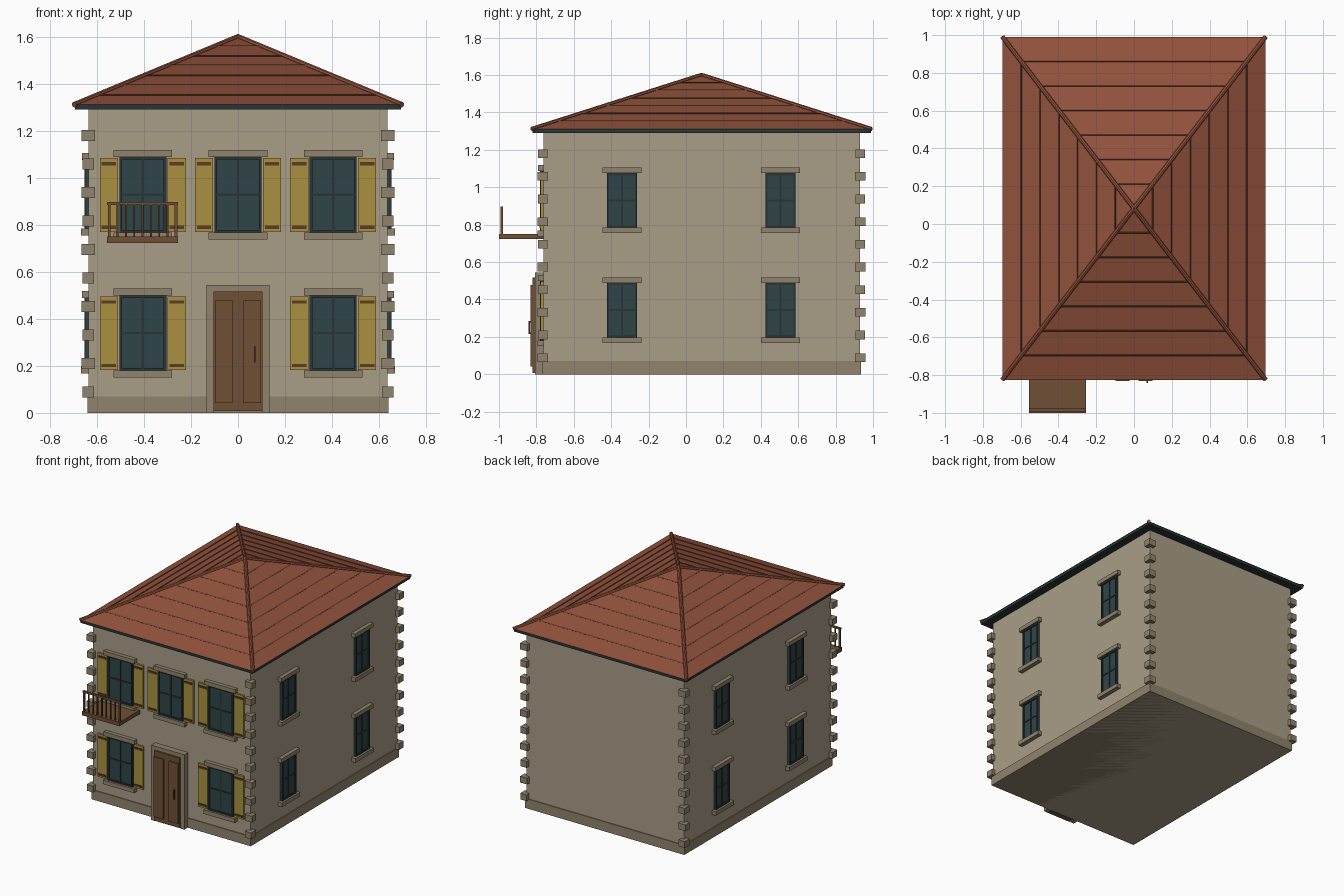
import bpy, bmesh
from mathutils import Vector, Matrix

if "Cube" in bpy.data.objects:
    bpy.data.objects.remove(bpy.data.objects["Cube"])

CY = 0.083            # house centre in y
HX, HY = 0.635, 0.846  # wall half sizes


def mat(name, r, g, b):
    m = bpy.data.materials.new(name)
    m.diffuse_color = (r, g, b, 1)
    m.use_nodes = True
    m.node_tree.nodes["Principled BSDF"].inputs["Base Color"].default_value = m.diffuse_color
    return m


WALL = mat("wall", 0.40, 0.34, 0.245)
STONE = mat("stone", 0.28, 0.23, 0.15)
TILE = mat("tile", 0.29, 0.085, 0.045)
TRIM = mat("tile_trim", 0.13, 0.045, 0.028)
DARK = mat("dark_trim", 0.022, 0.034, 0.037)
GLASS = mat("glass", 0.03, 0.06, 0.065)
YELLOW = mat("shutter_paint", 0.40, 0.28, 0.05)
WOOD = mat("wood", 0.16, 0.08, 0.035)
WOOD2 = mat("dark_wood", 0.10, 0.045, 0.02)


def finish(name, bm, m):
    me = bpy.data.meshes.new(name)
    bm.to_mesh(me)
    bm.free()
    me.materials.append(m)
    ob = bpy.data.objects.new(name, me)
    bpy.context.collection.objects.link(ob)
    return ob


def boxes(name, m, spans):
    """One object from boxes given as (x0, x1, y0, y1, z0, z1)."""
    bm = bmesh.new()
    for x0, x1, y0, y1, z0, z1 in spans:
        mx = Matrix.Translation(((x0 + x1) / 2, (y0 + y1) / 2, (z0 + z1) / 2))
        mx = mx @ Matrix.Diagonal((abs(x1 - x0), abs(y1 - y0), z1 - z0, 1))
        bmesh.ops.create_cube(bm, size=1, matrix=mx)
    return finish(name, bm, m)


def on_face(face, u0, u1, d0, d1, z0, z1):
    """Span along a wall (u) and outward from it (d)."""
    if face == "front":
        y = CY - HY
        return (u0, u1, y - d1, y - d0, z0, z1)
    s = 1 if face == "right" else -1
    return (s * (HX + d0), s * (HX + d1), u0, u1, z0, z1)


def window(face, label, u, z0, w, h, ledge, shutters):
    def put(part, m, spans):
        boxes(f"{face}_{label}_{part}", m, [on_face(face, *s) for s in spans])
    a, b, z1, t = u - w / 2, u + w / 2, z0 + h, 0.011
    put("glass", GLASS, [(a, b, -0.01, 0.010, z0, z1)])
    put("frame", DARK, [
        (a, a + t, -0.01, 0.018, z0, z1), (b - t, b, -0.01, 0.018, z0, z1),
        (a + t, b - t, -0.01, 0.018, z0, z0 + t), (a + t, b - t, -0.01, 0.018, z1 - t, z1),
        (u - 0.005, u + 0.005, 0, 0.015, z0, z1),
        (a, b, 0, 0.015, z0 + h / 2 - 0.005, z0 + h / 2 + 0.005)])
    put("lintel_and_sill", STONE, [
        (u - ledge / 2, u + ledge / 2, -0.01, 0.028, z1, z1 + 0.03),
        (u - ledge / 2, u + ledge / 2, -0.01, 0.032, z0 - 0.03, z0)])
    if shutters:
        spans = [(a - 0.083, a - 0.006), (b + 0.006, b + 0.083)]
        put("shutters", YELLOW, [(p, q, -0.005, 0.014, z0 + 0.002, z1 - 0.004) for p, q in spans])
        put("shutter_straps", WOOD2, [(p + 0.008, q - 0.008, 0.01, 0.020, z - 0.007, z + 0.007)
                                      for p, q in spans for z in (z0 + 0.022, z1 - 0.028)])


# Walls and plinth
boxes("walls", WALL, [(-HX, HX, CY - HY, CY + HY, 0, 1.30)])
boxes("plinth", STONE, [(-HX - 0.006, HX + 0.006, CY - HY - 0.006, CY + HY + 0.006, 0, 0.07)])

# Corner stones
quoins = []
for sx in (-1, 1):
    for sy in (-1, 1):
        for i in range(10):
            z = 0.089 + i * 0.1212
            ax, ay = (0.028, 0.025) if i % 2 else (0.025, 0.028)
            x, y = sx * (HX + 0.002), CY + sy * (HY + 0.003)
            quoins.append((x - ax, x + ax, y - ay, y + ay, z - 0.023, z + 0.023))
boxes("corner_stones", STONE, quoins)

# Roof: eave board, pyramid, tile course strips and hip ridges
RX, RY, ZE, ZA = 0.697, 0.908, 1.311, 1.60
boxes("eave_board", DARK, [(-RX + 0.003, RX - 0.003, CY - RY + 0.003, CY + RY - 0.003, 1.29, ZE)])
apex = Vector((0, CY, ZA))
corners = [Vector((sx * RX, CY + sy * RY, ZE)) for sx, sy in ((-1, -1), (1, -1), (1, 1), (-1, 1))]
bm = bmesh.new()
base = [bm.verts.new(c) for c in corners]
top = bm.verts.new(apex)
bm.faces.new(base[::-1])
for i in range(4):
    bm.faces.new((base[i], base[(i + 1) % 4], top))
finish("roof", bm, TILE)


def rod(bm, p, q, r, sides):
    d = q - p
    mx = Matrix.Translation((p + q) / 2) @ d.to_track_quat('Z', 'Y').to_matrix().to_4x4()
    bmesh.ops.create_cone(bm, cap_ends=True, segments=sides, radius1=r, radius2=r,
                          depth=d.length, matrix=mx)


bm = bmesh.new()
for i in range(4):
    for k in range(1, 7):
        rod(bm, corners[i].lerp(apex, k / 7), corners[(i + 1) % 4].lerp(apex, k / 7), 0.005, 4)
finish("tile_courses", bm, TRIM)
bm = bmesh.new()
for c in corners:
    rod(bm, c, apex, 0.012, 8)
finish("hip_ridges", bm, TILE)

# Windows
for u, label in ((-0.405, "left"), (0, "middle"), (0.405, "right")):
    window("front", "upper_" + label, u, 0.768, 0.20, 0.32, 0.25, True)
    if u:
        window("front", "lower_" + label, u, 0.18, 0.20, 0.32, 0.25, True)
for face in ("left", "right"):
    for u, label in ((-0.342, "front_window"), (0.505, "back_window")):
        window(face, "upper_" + label, u, 0.785, 0.16, 0.29, 0.21, False)
        window(face, "lower_" + label, u, 0.198, 0.16, 0.29, 0.21, False)

# Door with surround, panels and handle
F = CY - HY
boxes("door_surround", STONE, [(-0.133, -0.104, F - 0.045, F, 0, 0.545), (0.104, 0.133, F - 0.045, F, 0, 0.545),
                               (-0.104, 0.104, F - 0.045, F, 0.517, 0.545)])
boxes("door", WOOD, [(-0.104, 0.104, F - 0.057, F, 0.008, 0.517)])
boxes("door_panels", WOOD, [(s * 0.06 - 0.037, s * 0.06 + 0.037, F - 0.068, F - 0.05, 0.042, 0.478) for s in (-1, 1)])
boxes("door_handle", WOOD2, [(0.067, 0.075, F - 0.078, F - 0.071, 0.215, 0.285),
                             (0.067, 0.075, F - 0.073, F - 0.06, 0.215, 0.223),
                             (0.067, 0.075, F - 0.073, F - 0.06, 0.277, 0.285)])

# Balcony
BX0, BX1 = -0.557, -0.255
boxes("balcony_floor", WOOD, [(BX0, BX1, -1.0, F, 0.722, 0.75)])
boxes("balcony_rail", WOOD, [(BX0, BX1, -0.992, -0.978, 0.885, 0.897),
                             (BX0 + 0.003, BX0 + 0.015, -0.991, -0.979, 0.75, 0.89),
                             (BX1 - 0.015, BX1 - 0.003, -0.991, -0.979, 0.75, 0.89)])
boxes("balcony_balusters", WOOD2, [(x - 0.004, x + 0.004, -0.989, -0.981, 0.75, 0.89)
                                   for x in (BX0 + 0.009 + i * 0.0355 for i in range(1, 8))])
